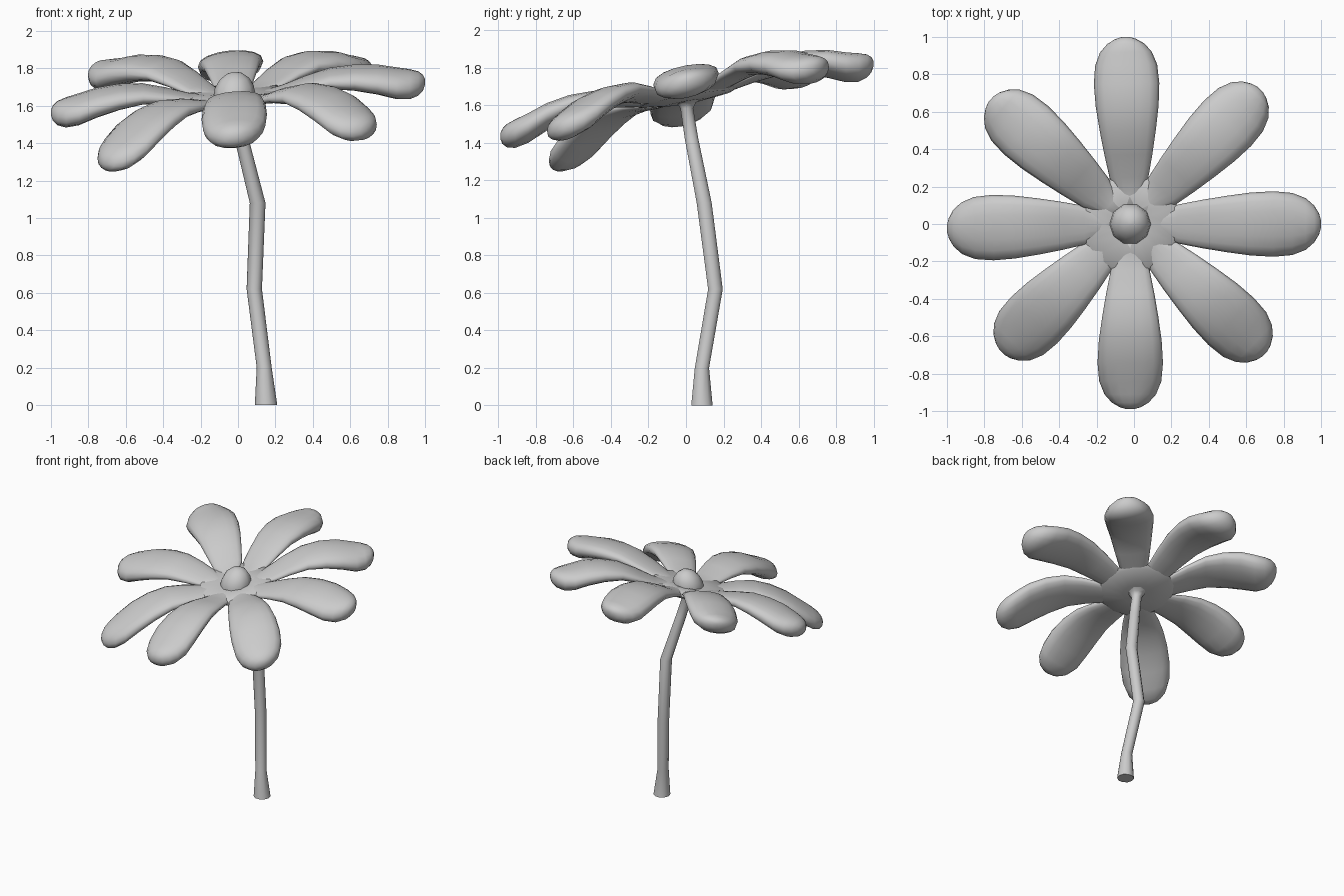
import bpy, bmesh
from math import cos, sin, pi, radians, copysign

if "Cube" in bpy.data.objects:
    bpy.data.objects.remove(bpy.data.objects["Cube"])

CX, CY, CZ = -0.02, 0.0, 1.645      # flower centre
TX, TY = 0.08, 0.18                 # slope of the flower head


def tilt(x, y, z):
    """Flower-local point to world, following the slope of the head."""
    return (CX + x, CY + y, CZ + z + TX * x + TY * y)


def loft(name, rings, angle=None):
    """Skin a list of equal-length vertex rings and cap both ends."""
    bm = bmesh.new()
    vs = [[bm.verts.new(p) for p in ring] for ring in rings]
    n = len(vs[0])
    for a, b in zip(vs, vs[1:]):
        for i in range(n):
            j = (i + 1) % n
            bm.faces.new((a[i], a[j], b[j], b[i]))
    bm.faces.new(vs[0][::-1])
    bm.faces.new(vs[-1])
    bmesh.ops.recalc_face_normals(bm, faces=bm.faces)
    me = bpy.data.meshes.new(name)
    bm.to_mesh(me)
    bm.free()
    ob = bpy.data.objects.new(name, me)
    bpy.context.collection.objects.link(ob)
    if angle is None:
        for p in me.polygons:
            p.use_smooth = True
    else:
        bpy.ops.object.select_all(action='DESELECT')
        ob.select_set(True)
        bpy.context.view_layer.objects.active = ob
        bpy.ops.object.shade_smooth_by_angle(angle=radians(angle))
    return ob


# Stem: bent tube, flared at the foot and under the head (x, y, z, radius)
stem = [(.15, .085, 0, .06), (.14, .085, .2, .04), (.087, .157, .62, .041),
        (.105, .097, 1.08, .042), (.02, .03, 1.42, .038),
        (-.02, .004, 1.585, .036), (-.02, 0, 1.615, .055), (-.02, 0, 1.635, .09)]
loft("stem", [[(x + r * cos(2 * pi * i / 10), y + r * sin(2 * pi * i / 10), z)
               for i in range(10)] for x, y, z, r in stem], 50)

# Petal stations: distance, half width, half thickness, arch height
STATIONS = [(.03, .013, .02, 0), (.15, .063, .02, .002), (.25, .104, .025, .014),
            (.37, .128, .037, .04), (.5, .15, .05, .06), (.63, .168, .063, .054),
            (.75, .175, .073, .034), (.85, .166, .079, .006), (.92, .138, .076, -.005),
            (.965, .098, .062, -.005), (.99, .055, .04, -.003), (1.0, .02, .015, 0)]
# Petals: direction, length, tip lift, arch factor
PETALS = [(0, 1.02, 0, 1), (46, 1.0, -.02, 1.4), (91.5, 1.0, 0, 1.3),
          (138, 1.0, .09, 1.5), (181.5, .98, 0, 1), (225, .97, -.17, 1.1),
          (270, .99, -.03, 1.3), (316, 1.0, -.1, 1.3)]


def petal(k, deg, length, lift, arch):
    c, s = cos(radians(deg)), sin(radians(deg))
    rings = []
    for d, w, t, h in STATIONS:
        r = d * length
        ring = []
        for i in range(16):
            a = 2 * pi * i / 16
            u = w * cos(a)
            v = t * copysign(abs(sin(a)) ** .85, sin(a))
            ring.append(tilt(r * c - u * s, r * s + u * c, h * arch + lift * d * d + v))
        rings.append(ring)
    loft(f"petal_{k + 1}", rings)


for k, p in enumerate(PETALS):
    petal(k, *p)

# Thin hub joining the petals
hub = [(.1, -.03), (.25, -.012), (.27, .008), (.25, .028), (.1, .02)]
loft("petal_hub", [[tilt(r * cos(pi * i / 8 + pi / 8), r * sin(pi * i / 8 + pi / 8), z)
                    for i in range(16)] for r, z in hub], 60)

# Round flower centre
dome = [(.112 * cos(radians(e)), .125 * sin(radians(e)))
        for e in (-12, 0, 22, 45, 67, 85)]
loft("flower_centre", [[tilt(r * cos(pi * i / 5), r * sin(pi * i / 5), z + .01)
                        for i in range(10)] for r, z in dome])
